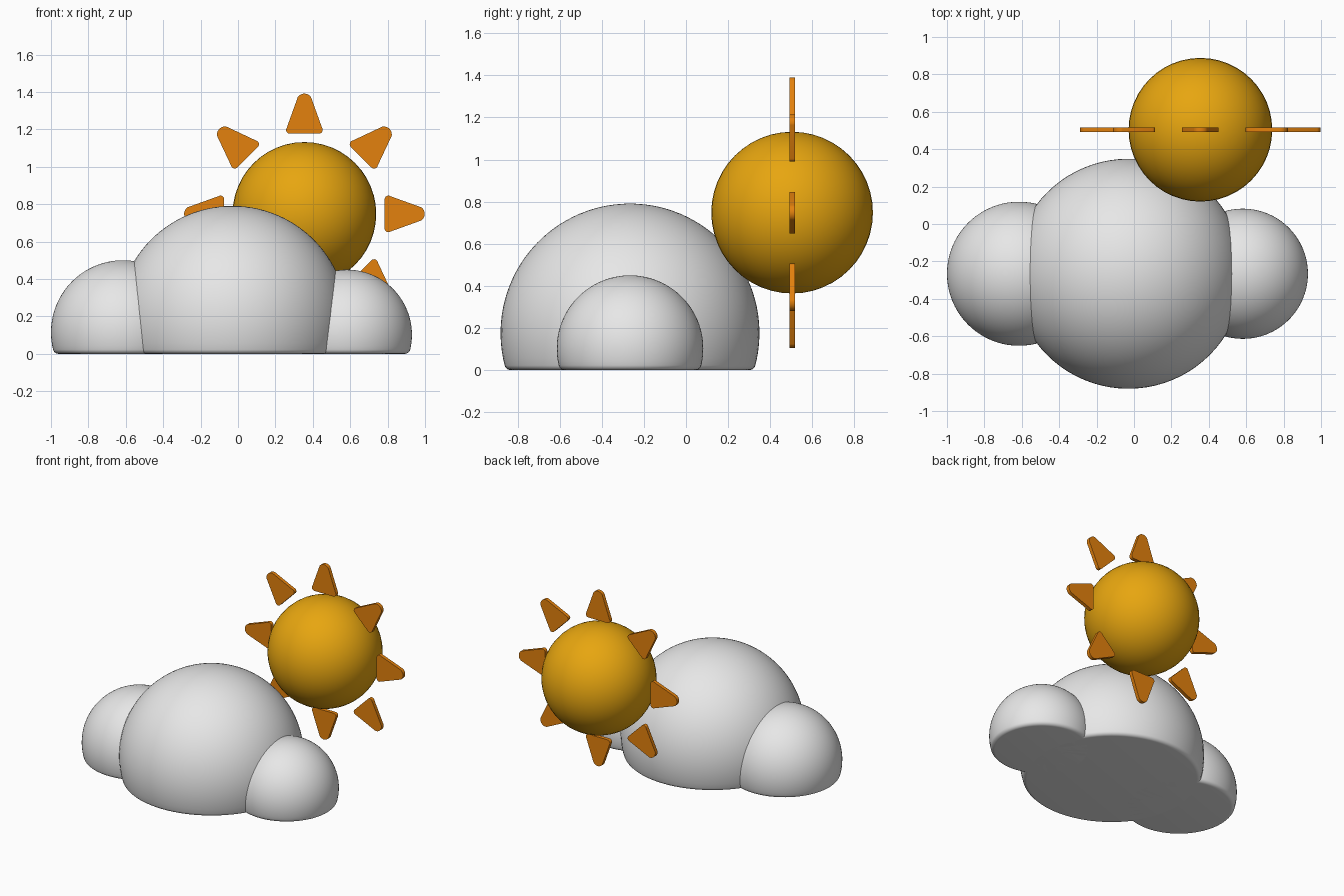
import bpy, bmesh, math
from mathutils import Matrix, Vector

if "Cube" in bpy.data.objects:
    bpy.data.objects.remove(bpy.data.objects["Cube"])


def material(name, rgb):
    m = bpy.data.materials.new(name)
    m.diffuse_color = (*rgb, 1)
    m.use_nodes = True
    m.node_tree.nodes["Principled BSDF"].inputs["Base Color"].default_value = m.diffuse_color
    return m


CLOUD = material("cloud_white", (0.8, 0.8, 0.8))
SUN = material("sun_yellow", (0.8, 0.38, 0.005))
RAY = material("ray_orange", (0.77, 0.22, 0.004))


def make_object(name, bm, mat, location):
    bmesh.ops.recalc_face_normals(bm, faces=bm.faces)
    mesh = bpy.data.meshes.new(name)
    bm.to_mesh(mesh)
    bm.free()
    mesh.materials.append(mat)
    ob = bpy.data.objects.new(name, mesh)
    ob.location = location
    bpy.context.collection.objects.link(ob)
    bpy.ops.object.select_all(action='DESELECT')
    ob.select_set(True)
    bpy.context.view_layer.objects.active = ob
    bpy.ops.object.shade_smooth_by_angle(angle=math.radians(35))
    return ob


def cloud_lobe(name, x, y, h, r, fillet=0.03):
    """Ball centred at height h, cut flat at z = 0 with a rounded rim."""
    fx = math.sqrt((r - fillet) ** 2 - (h - fillet) ** 2)
    join = math.atan2(fillet - h, fx)
    pts = [(0, 0)]
    for i in range(7):
        a = -math.pi / 2 + (join + math.pi / 2) * i / 6
        pts.append((fx + fillet * math.cos(a), fillet + fillet * math.sin(a)))
    for i in range(1, 33):
        a = join + (math.pi / 2 - join) * i / 32
        pts.append((r * math.cos(a), h + r * math.sin(a)))
    bm = bmesh.new()
    vs = [bm.verts.new((px, 0, pz)) for px, pz in pts]
    es = [bm.edges.new(pair) for pair in zip(vs, vs[1:])]
    bmesh.ops.spin(bm, geom=vs + es, cent=(0, 0, 0), axis=(0, 0, 1),
                   angle=2 * math.pi, steps=80)
    bmesh.ops.remove_doubles(bm, verts=bm.verts, dist=1e-4)
    return make_object(name, bm, CLOUD, (x, y, 0))


def ray(name, angle, center, depth=0.026):
    """Flat rounded triangle pointing away from the sun."""
    base_r, tip_r = 0.02, 0.043
    base, tip = Vector((0.078, 0.449)), Vector((0, 0.6))
    d = tip - base
    # direction of the normal of the slanted side
    n = math.atan2(d.y, d.x) - math.pi / 2 + math.asin((tip_r - base_r) / d.length)
    right = []
    for c, r, a0, a1 in ((base, base_r, -math.pi / 2, n), (tip, tip_r, n, math.pi / 2)):
        for i in range(9):
            a = a0 + (a1 - a0) * i / 8
            right.append((c.x + r * math.cos(a), c.y + r * math.sin(a)))
    outline = right + [(-x, z) for x, z in reversed(right[:-1])]
    bm = bmesh.new()
    face = bm.faces.new([bm.verts.new((x, -depth / 2, z)) for x, z in outline])
    ext = bmesh.ops.extrude_face_region(bm, geom=[face])
    moved = [g for g in ext["geom"] if isinstance(g, bmesh.types.BMVert)]
    bmesh.ops.translate(bm, verts=moved, vec=(0, depth, 0))
    bmesh.ops.rotate(bm, verts=bm.verts, cent=(0, 0, 0),
                     matrix=Matrix.Rotation(angle, 3, 'Y'))
    return make_object(name, bm, RAY, center)


# Cloud
cloud_lobe("cloud_middle", -0.03, -0.266, 0.176, 0.615)
cloud_lobe("cloud_left", -0.615, -0.266, 0.115, 0.385)
cloud_lobe("cloud_right", 0.582, -0.266, 0.102, 0.348)

# Sun ball
sun_center = (0.355, 0.504, 0.748)
bm = bmesh.new()
bmesh.ops.create_uvsphere(bm, u_segments=48, v_segments=24, radius=0.384)
make_object("sun_ball", bm, SUN, sun_center)

# Sun rays
for k in range(8):
    ray(f"sun_ray_{k + 1}", k * math.pi / 4, sun_center)
